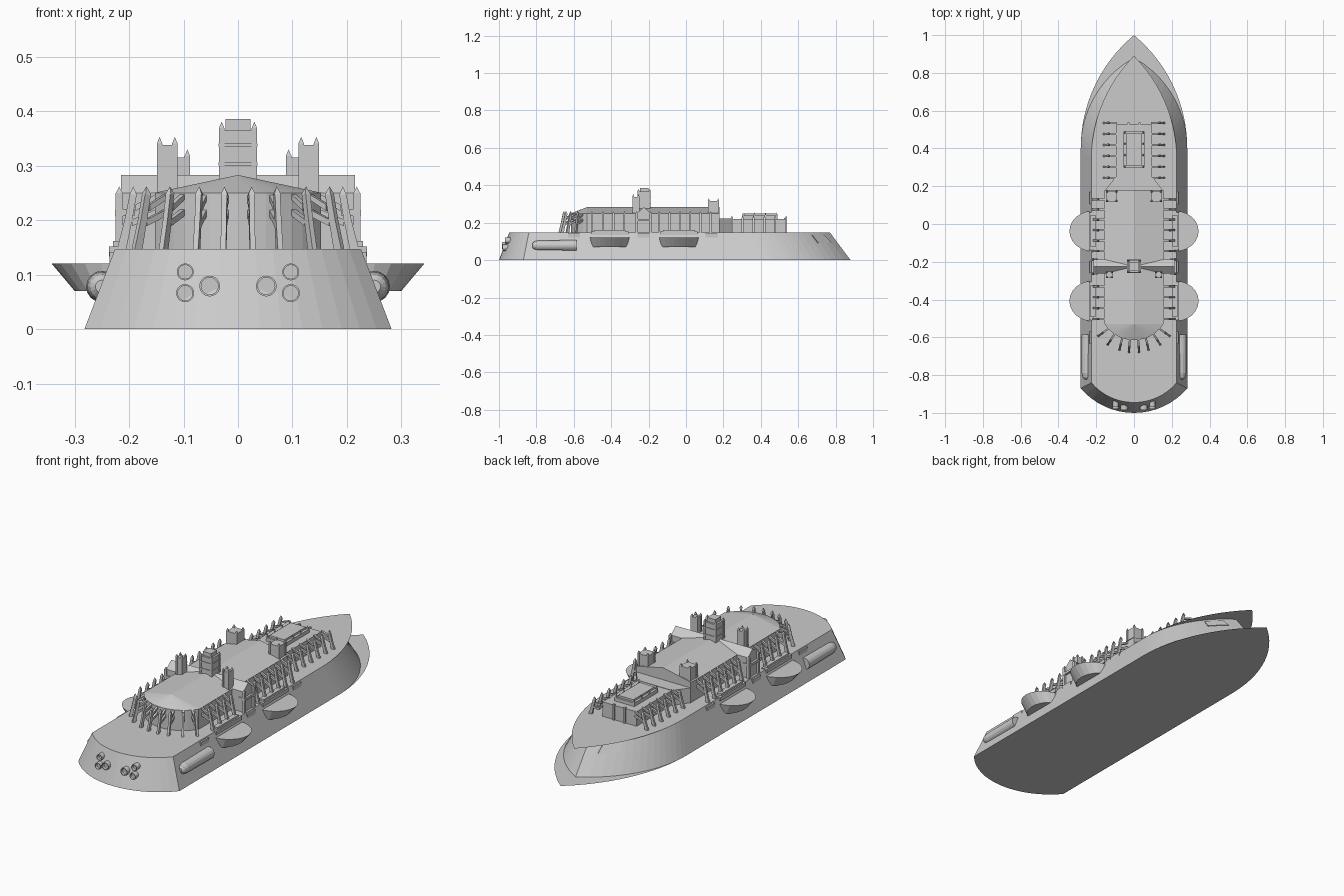
import bpy, bmesh
from math import sin, cos, pi, sqrt, atan2, asin
from mathutils import Vector, Matrix

if "Cube" in bpy.data.objects:
    bpy.data.objects.remove(bpy.data.objects["Cube"])

DECK = 0.147


def finish(bm, name, mirror=False):
    bmesh.ops.recalc_face_normals(bm, faces=bm.faces)
    me = bpy.data.meshes.new(name)
    bm.to_mesh(me)
    bm.free()
    ob = bpy.data.objects.new(name, me)
    bpy.context.collection.objects.link(ob)
    if mirror:
        ob.modifiers.new("mirror", 'MIRROR').use_mirror_merge = False
    return ob


def loft(bm, rings, cap0=True, cap1=True):
    vs = [[bm.verts.new(p) for p in r] for r in rings]
    n = len(vs[0])
    for a, b in zip(vs, vs[1:]):
        for i in range(n):
            j = (i + 1) % n
            bm.faces.new((a[i], a[j], b[j], b[i]))
    if cap0:
        bm.faces.new(vs[0])
    if cap1:
        bm.faces.new(vs[-1])


def box(bm, x0, x1, y0, y1, z0, z1):
    loft(bm, [[(x0, y0, z), (x1, y0, z), (x1, y1, z), (x0, y1, z)] for z in (z0, z1)])


def spike(bm, x, y, z, r=0.006, h=0.018):
    base = [bm.verts.new((x + a * r, y + b * r, z)) for a, b in ((-1, -1), (1, -1), (1, 1), (-1, 1))]
    tip = bm.verts.new((x, y, z + h))
    for i in range(4):
        bm.faces.new((base[i], base[(i + 1) % 4], tip))


def tower(bm, cx, cy, rx, ry, z0, z1):
    box(bm, cx - rx, cx + rx, cy - ry, cy + ry, z0, z1)
    for a in (-1, 1):
        for b in (-1, 1):
            x, y = cx + a * (rx - .003), cy + b * (ry - .003)
            box(bm, x - .005, x + .005, y - .005, y + .005, z0, z1 + .003)
            spike(bm, x, y, z1 + .003, .005, .012)


def stern_arc(w, y, s, n=16):
    R = (w * w + s * s) / (2 * s)
    a = asin(w / R)
    return [(R * sin(a - 2 * a * i / n), y - s + R - R * cos(a - 2 * a * i / n)) for i in range(n + 1)]


def bow_x(w, L, t):
    R = (w * w + L * L) / (2 * w)
    return max(0, sqrt(R * R - (t * L) ** 2) - (R - w))


def outline(w, ys, s, yb, L, z, n=14):
    right = [(bow_x(w, L, i / n), yb + L * i / n) for i in range(n)]
    pts = stern_arc(w, ys, s) + [(-x, y) for x, y in right] + [(0, yb + L)] + right[::-1]
    return [Vector((x, y, z)) for x, y in pts]


# hull walls with flat keel and deck sheets that overhang the bow
LOW, TOP = (.282, -.87, .13, .40, .48), (.226, -.84, .105, .345, .425)
bm = bmesh.new()
loft(bm, [outline(*LOW, 0), outline(*TOP, DECK)], False, False)
finish(bm, "hull_walls")
for name, p, L, z in (("keel_plate", LOW, .60, 0), ("deck_plate", TOP, .545, DECK)):
    bm = bmesh.new()
    bm.faces.new([bm.verts.new(v) for v in outline(*p[:4], L, z)])
    finish(bm, name)

# bow ports lying on the curved wall
bm = bmesh.new()
rings = []
for off in (-.004, .005):
    ring = []
    for t, f in ((.76, .62), (.92, .62), (.90, .9), (.75, .9)):
        lo = Vector((bow_x(.282, .48, t), .40 + .48 * t, 0))
        hi = Vector((bow_x(.226, .425, t), .345 + .425 * t, DECK))
        ring.append(lo.lerp(hi, f) + Vector((.75, .5, .3)) * off)
    rings.append(ring)
loft(bm, rings)
finish(bm, "bow_port", True)

# stern thrusters as recessed tubes
bm = bmesh.new()
for x, z, r, y in ((.097, .105, .0155, -.968), (.097, .066, .0165, -.98), (.052, .079, .019, -.985)):
    loft(bm, [[(x + k * r * cos(2 * pi * i / 20), yy, z + k * r * sin(2 * pi * i / 20)) for i in range(20)]
              for k, yy in ((1, -.93), (1, y), (.82, y), (.82, y + .015))])
finish(bm, "stern_thruster", True)

# side bowls, ledges and deck-edge blocks
bm = bmesh.new()
for cy in (-.038, -.408):
    loft(bm, [[(.22 + rx * cos(-pi / 2 + pi * i / 12), cy + ry * sin(-pi / 2 + pi * i / 12), z)
               for i in range(13)] for rx, ry, z in ((.08, .098, .07), (.122, .107, .12))])
finish(bm, "side_bowl", True)
bm = bmesh.new()
for cy in (-.038, -.408):
    box(bm, .205, .237, cy - .10, cy + .10, .133, .152)
    box(bm, .205, .23, cy - .085, cy + .085, .152, .162)
for cy in (-.60, -.228, .137):
    box(bm, .2, .236, cy - .032, cy + .032, .12, .142)
finish(bm, "deck_edge_block", True)

# half-sunk side capsules
bm = bmesh.new()
loft(bm, [[(.25 + r * cos(2 * pi * i / 16), y, .078 + r * sin(2 * pi * i / 16)) for i in range(16)]
          for y, r in ((-.822, .012), (-.812, .022), (-.79, .027), (-.585, .029))])
finish(bm, "side_capsule", True)

# main nave with gabled roof and rounded stern end
EAVE, RIDGE = .25, .283
plan = [(.152, .18)] + stern_arc(.152, -.53, .085, 14) + [(-.152, .18)]
bm = bmesh.new()
loft(bm, [[(x, y, z) for x, y in plan] for z in (DECK, EAVE)], False, False)
finish(bm, "nave_walls")
bm = bmesh.new()
e = [bm.verts.new((x * 1.02, y, EAVE)) for x, y in plan]
ra, rb = bm.verts.new((0, .18, RIDGE)), bm.verts.new((0, -.53, RIDGE))
bm.faces.new((e[0], e[1], rb, ra))
bm.faces.new((e[-2], e[-1], ra, rb))
bm.faces.new((e[-1], e[0], ra))
for a, b in zip(e[1:-2], e[2:-1]):
    bm.faces.new((a, b, rb))
finish(bm, "nave_roof")

# transept crossing the nave
bm = bmesh.new()
prof = [(-.263, DECK), (-.188, DECK), (-.188, EAVE), (-.225, RIDGE), (-.263, EAVE)]
loft(bm, [[(x, y, z) for y, z in prof] for x in (-.215, .215)])
for s in (-1, 1):
    box(bm, min(s * .19, s * .226), max(s * .19, s * .226), -.268, -.183, .208, .22)
    for y in (-.263, -.188):
        box(bm, s * .218 - .007, s * .218 + .007, y - .007, y + .007, DECK, EAVE)
        spike(bm, s * .218, y, EAVE, .006, .012)
finish(bm, "transept")

# forward chapel: tapering neck, hall and stacked roof block
bm = bmesh.new()
loft(bm, [[(.152, .18, z), (.097, .25, z), (-.097, .25, z), (-.152, .18, z)] for z in (DECK, .222)])
box(bm, -.095, .095, .25, .53, DECK, .22)
finish(bm, "forward_hall")
bm = bmesh.new()
box(bm, -.055, .055, .30, .49, .22, .238)
box(bm, -.042, .042, .31, .48, .238, .248)
for s in (-1, 1):
    for y in (.305, .365, .425, .485):
        spike(bm, s * .049, y, .238, .005, .018)
    box(bm, s * .03 - .005, s * .03 + .005, .525, .537, DECK, .226)
finish(bm, "forward_roof_block")

# leaning flying buttresses around all walls
FIN_PARTS = [
    [(.053, 0), (.07, 0), (.056, .055), (.047, .1), (.034, .1), (.042, .055)],
    [(-.004, .092), (.036, .07), (.036, .082), (-.004, .102)],
    [(-.004, .062), (.043, .042), (.043, .054), (-.004, .074)],
]


def fin(bm, x, y, ang, sz=1.0):
    new = bmesh.new()
    for part in FIN_PARTS:
        loft(new, [[(r, t, z * sz) for r, z in part] for t in (-.005, .005)])
    spike(new, .0405, 0, .1 * sz, .0065, .015)
    new.transform(Matrix.Translation((x, y, DECK)) @ Matrix.Rotation(ang, 4, 'Z'))
    tmp = bpy.data.meshes.new("tmp")
    new.to_mesh(tmp)
    new.free()
    bm.from_mesh(tmp)
    bpy.data.meshes.remove(tmp)


bm = bmesh.new()
for y in (.13, .077, .023, -.032, -.088, -.143, -.33, -.388, -.445, -.503):
    fin(bm, .152, y, 0)
for x0, y0, x1, y1 in ((.022, -.612, .027, -.68), (.062, -.602, .078, -.67),
                       (.103, -.583, .14, -.64), (.135, -.555, .185, -.59)):
    fin(bm, x0, y0, atan2(y1 - y0, x1 - x0))
for i in range(6):
    fin(bm, .095, .245 + .058 * i, 0, .76)
finish(bm, "buttress", True)

# central banded tower
bm = bmesh.new()
tower(bm, 0, -.224, .033, .033, .2, .366)
box(bm, -.023, .023, -.247, -.201, .366, .386)
for z in (.30, .335):
    box(bm, -.036, .036, -.26, -.188, z, z + .006)
finish(bm, "central_tower")

# paired side towers
bm = bmesh.new()
tower(bm, .13, -.268, .017, .017, DECK, .338)
tower(bm, .118, .147, .028, .028, DECK, .315)
finish(bm, "side_tower", True)
